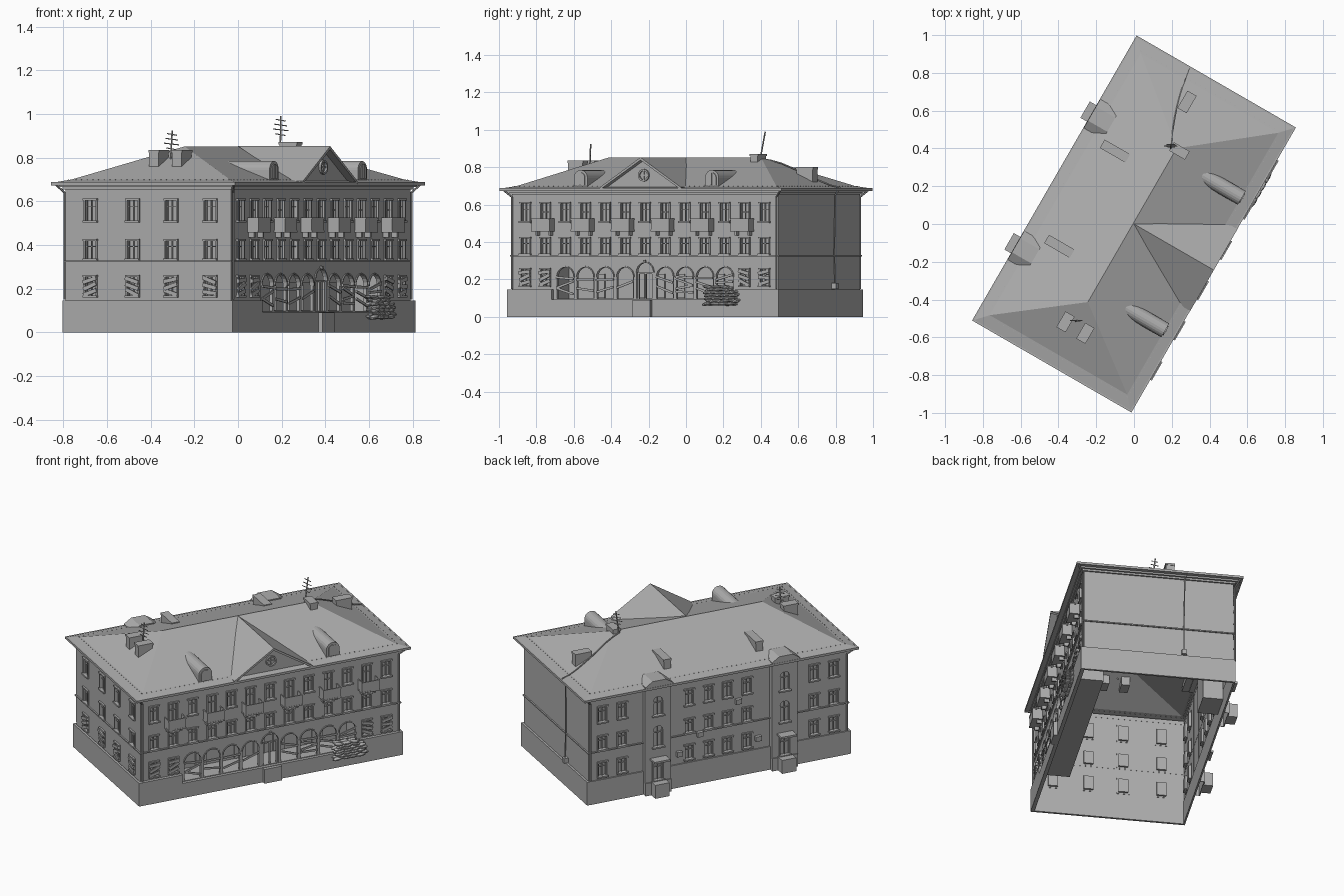
import bpy, bmesh, math, random
from mathutils import Matrix, Vector

if "Cube" in bpy.data.objects:
    bpy.data.objects.remove(bpy.data.objects["Cube"])
random.seed(4)
T = Matrix.Translation
R = Matrix.Rotation
TURN = R(math.radians(60), 4, 'Z')      # whole building is turned on the plot
I = Matrix.Identity(4)
grey = bpy.data.materials.new("dark_grey")
grey.diffuse_color = (.42, .42, .42, 1)
grey.use_nodes = True
grey.node_tree.nodes["Principled BSDF"].inputs["Base Color"].default_value = grey.diffuse_color

def facade(deg, dist):                  # local frame: x along wall, -y outward
    return R(math.radians(deg), 4, 'Z') @ T((0, -dist, 0))

FRONT, BACK = facade(0, .437), facade(180, .437)
LEFT, RIGHT = facade(-90, .822), facade(90, .822)

def finish(name, bm):
    bmesh.ops.recalc_face_normals(bm, faces=bm.faces)
    me = bpy.data.meshes.new(name)
    bm.to_mesh(me)
    bm.free()
    me.materials.append(grey)
    ob = bpy.data.objects.new(name, me)
    ob.matrix_world = TURN
    bpy.context.collection.objects.link(ob)

def box(bm, M, x0, x1, y0, y1, z0, z1, tilt=0):
    m = M @ T(((x0+x1)/2, (y0+y1)/2, (z0+z1)/2)) @ R(tilt, 4, 'Y')
    bmesh.ops.create_cube(bm, size=1, matrix=m @ Matrix.Diagonal((x1-x0, y1-y0, z1-z0, 1)))

def prism(bm, M, pts, y0, y1):          # x-z outline pushed along y
    a = [bm.verts.new(M @ Vector((x, y0, z))) for x, z in pts]
    b = [bm.verts.new(M @ Vector((x, y1, z))) for x, z in pts]
    bm.faces.new(a)
    bm.faces.new(b[::-1])
    for i in range(len(a)):
        j = (i+1) % len(a)
        bm.faces.new((a[i], b[i], b[j], a[j]))

def rod(bm, p, q, r, n=6):
    p, q = Vector(p), Vector(q)
    m = T((p+q)/2) @ (q-p).to_track_quat('Z', 'Y').to_matrix().to_4x4()
    bmesh.ops.create_cone(bm, cap_ends=True, segments=n, radius1=r, radius2=r, depth=(q-p).length, matrix=m)

def outline(cx, z0, z1, w, arched):
    r = w/2
    if not arched:
        return [(cx-r, z0), (cx+r, z0), (cx+r, z1), (cx-r, z1)]
    return [(cx-r, z0), (cx+r, z0)] + [(cx+r*math.cos(math.pi*i/10), z1-r+r*math.sin(math.pi*i/10)) for i in range(11)]

def wall(name, M, x0, x1, z0, z1, holes, depth=.014):
    bm = bmesh.new()
    def loop(pts):
        v = [bm.verts.new(M @ Vector((x, 0, z))) for x, z in pts]
        return [bm.edges.new((v[i], v[(i+1) % len(v)])) for i in range(len(v))]
    loop([(x0, z0), (x1, z0), (x1, z1), (x0, z1)])
    rims = [e for h in holes for e in loop(outline(*h))]
    bmesh.ops.triangle_fill(bm, use_beauty=True, edges=bm.edges[:])
    ext = bmesh.ops.extrude_edge_only(bm, edges=rims)
    off = M.to_3x3() @ Vector((0, depth, 0))
    bmesh.ops.translate(bm, vec=off, verts=[g for g in ext['geom'] if isinstance(g, bmesh.types.BMVert)])
    finish(name, bm)

def window(bm, M, h, boards=False):
    cx, z0, z1, w, arched = h
    r = w/2
    prism(bm, M, outline(*h), .012, .015)                       # pane
    for s in (-1, 0, 1):
        x = cx+s*(r-.003)
        box(bm, M, x-.002, x+.002, .004, .012, z0, z1-(r if arched and s else 0))
    box(bm, M, cx-r, cx+r, .004, .012, z0+.66*(z1-z0), z0+.66*(z1-z0)+.004)
    box(bm, M, cx-r-.009, cx+r+.009, -.014, .002, z0-.009, z0)  # sill
    if not arched:
        box(bm, M, cx-r-.009, cx+r+.009, -.011, .002, z1, z1+.009)
        for s in (-1, 1):
            box(bm, M, cx+s*(r+.004)-.004, cx+s*(r+.004)+.004, -.006, .002, z0, z1)
    if boards:
        for k in range(3):
            z = z0+(k+.5)*(z1-z0)/3
            box(bm, M, cx-r-.008, cx+r+.008, -.012-.002*k, -.006, z-.009, z+.009, random.uniform(-.5, .5))

def openings(name, M, holes, low=.3):
    bm = bmesh.new()
    for h in holes:
        window(bm, M, h, h[1] < low and not h[4])
    finish(name, bm)

P = .123                                # window pitch
top, mid, low = (.512, .605), (.338, .418), (.168, .253)

# front wall: thirteen bays with an arcade at ground level
wins = []
for k in range(-6, 7):
    wins.append((k*P, .47 if k % 2 else top[0], top[1], .052, False))
    wins.append((k*P, *mid, .052, False))
    if abs(k) > 4:
        wins.append((k*P, *low, .052, False))
arches = [(k*P, .097, .29 if k == 0 else .265, .104, True) for k in range(-4, 5)]
wall("front_wall", FRONT, -.822, .822, .08, .68, wins+arches, .016)
openings("front_windows", FRONT, wins)

# end walls: windows on one, the other blank
side = [(u, *z, .056, False) for u in (-.304, -.081, .123, .33) for z in (top, mid, low)]
wall("left_wall", LEFT, -.437, .437, .08, .68, side)
openings("left_windows", LEFT, side)
wall("right_wall", RIGHT, -.437, .437, .08, .68, [])

# back wall
rear = [(s*u, *z, .052, False) for s in (-1, 1) for u in (.06, .184, .61, .735) for z in (top, mid, low)]
wall("back_wall", BACK, -.822, .822, .08, .68, rear)
openings("back_windows", BACK, rear, .1)

# loggia behind the arcade
bm = bmesh.new()
box(bm, FRONT, -.56, .56, .155, .16, .09, .3)
box(bm, FRONT, -.56, .56, .001, .16, .09, .096)
box(bm, FRONT, -.56, .56, .001, .16, .295, .3)
for s in (-1, 1):
    box(bm, FRONT, s*.56-.002, s*.56+.002, .001, .16, .09, .3)
for k in (-3, -1, 0, 1, 3):
    box(bm, FRONT, k*P-.035, k*P+.035, .145, .155, .1, .23)
finish("loggia", bm)

# arch surrounds and boarded openings
bm = bmesh.new()
for cx, z0, z1, w, _ in arches:
    r, zc = w/2, z1-w/2
    arc = [math.pi*i/10 for i in range(11)]
    prism(bm, FRONT, [(cx+r*math.cos(a), zc+r*math.sin(a)) for a in arc] +
          [(cx+(r+.006)*math.cos(a), zc+(r+.006)*math.sin(a)) for a in arc[::-1]], -.006, .001)
box(bm, FRONT, -.006, .006, -.012, 0, .287, .305)
finish("arch_surrounds", bm)
bm = bmesh.new()
for k, n in ((-4, 3), (-3, 2), (-2, 2), (-1, 1), (1, 2), (2, 4), (3, 3), (4, 4)):
    for i in range(n):
        z = .12+.105*(i+.5)/n
        box(bm, FRONT, k*P-.054, k*P+.054, -.008-.001*i, -.002, z-.006, z+.006, random.uniform(-.4, .4))
for x in (-.045, .045, 0):
    box(bm, FRONT, x-.004, x+.004, .004, .014, .097, .235)
box(bm, FRONT, -.05, .05, .004, .014, .23, .238)
finish("boards_and_entrance", bm)

# plinth, belt course and cornice
bm = bmesh.new()
for s in (-1, 1):
    box(bm, I, s*.831-.01, s*.831+.004, -.457, .443, 0, .147)
    box(bm, FRONT, *sorted((s*.565, s*.835)), -.02, .002, .09, .147)
box(bm, FRONT, -.835, .835, -.02, .002, 0, .093)
box(bm, BACK, -.835, .835, -.008, .002, 0, .147)
box(bm, FRONT, -.055, .055, -.042, 0, 0, .09)
finish("plinth_and_steps", bm)
bm = bmesh.new()
for z0, z1, d in ((.323, .33, .008), (.655, .666, .01), (.666, .676, .022)):
    for M, w in ((FRONT, .822), (BACK, .822), (LEFT, .437), (RIGHT, .437)):
        box(bm, M, -w-d, w+d, -d, .001, z0, z1)
finish("belt_and_cornice", bm)

# hipped roof with flared eaves
def roof_z(x, y):
    t = min((.80-abs(x))/.33, (.42-abs(y))/.42)
    return .70+.152*max(0, min(1, t))

bm = bmesh.new()
rings = [[bm.verts.new((sx*a, sy*b, z)) for sx, sy in ((-1, -1), (1, -1), (1, 1), (-1, 1))]
         for a, b, z in ((.822, .437, .676), (.866, .482, .676), (.866, .482, .686), (.80, .42, .70))]
for a, b in zip(rings, rings[1:]):
    for i in range(4):
        bm.faces.new((a[i], a[(i+1) % 4], b[(i+1) % 4], b[i]))
c = rings[-1]
e, f = bm.verts.new((-.48, .005, .852)), bm.verts.new((.46, .005, .852))
for face in ((c[0], c[1], f, e), (c[1], c[2], f), (c[2], c[3], e, f), (c[3], c[0], e)):
    bm.faces.new(face)
finish("main_roof", bm)

# eave gutter lip and snow guard studs
bm = bmesh.new()
for M, w in ((facade(0, .482), .87), (facade(180, .482), .87), (facade(-90, .866), .486), (facade(90, .866), .486)):
    box(bm, M, -w, w, -.005, .004, .674, .688)
finish("gutters", bm)
bm = bmesh.new()
for i in range(55):
    for s in (-1, 1):
        x = -.81+i*.03
        if s > 0 or abs(x) > .25:
            box(bm, I, x-.0015, x+.0015, s*.43-.0015, s*.43+.0015, .69, .701)
for i in range(29):
    for s in (-1, 1):
        box(bm, I, s*.81-.0015, s*.81+.0015, i*.03-.4215, i*.03-.4185, .69, .701)
finish("snow_guard", bm)

# front pediment with round window
bm = bmesh.new()
prism(bm, I, [(-.235, .67), (.235, .67), (.235, .69), (0, .84), (-.235, .69)], -.447, -.42)
prism(bm, I, [(-.25, .693), (0, .853), (.25, .693), (.25, .68), (0, .838), (-.25, .68)], -.488, -.42)
for s in (-1, 1):
    bm.faces.new([bm.verts.new(p) for p in ((0, -.42, .853), (0, 0, .853), (s*.25, -.42, .693))])
finish("pediment", bm)
bm = bmesh.new()
for i in range(16):
    a, b = 2*math.pi*i/16, 2*math.pi*(i+1)/16
    prism(bm, I, [(r*math.cos(t), .757+r*math.sin(t)) for r, t in ((.024, a), (.033, a), (.033, b), (.024, b))], -.458, -.445)
for w, h in ((.026, .003), (.003, .026)):
    box(bm, I, -w, w, -.453, -.446, .757-h, .757+h)
finish("round_window", bm)

# barrel dormers
bm = bmesh.new()
for s in (-1, 1):
    prism(bm, I, outline(s*.405, .69, .785, .084, True), -.425, -.17)
    prism(bm, I, outline(s*.405, .705, .772, .056, True), -.43, -.424)
    box(bm, I, s*.405-.003, s*.405+.003, -.434, -.43, .705, .77)
finish("dormers", bm)

# balconies on every second bay
bm = bmesh.new()
for k in range(-5, 6, 2):
    x = k*P
    box(bm, FRONT, x-.057, x+.057, -.058, 0, .457, .466)
    box(bm, FRONT, x-.055, x+.055, -.057, -.054, .466, .52)
    box(bm, FRONT, x-.057, x+.057, -.059, -.052, .519, .526)
    for s in (-1, 1):
        box(bm, FRONT, x+s*.054-.003, x+s*.054+.003, -.058, 0, .519, .526)
        box(bm, FRONT, x+s*.054-.0015, x+s*.054+.0015, -.056, 0, .466, .52)
        box(bm, FRONT, x+s*.04-.005, x+s*.04+.005, -.03, 0, .435, .457)
finish("balconies", bm)

# stair towers on the back
for n, u in (("stair_a", -.395), ("stair_b", .41)):
    M = BACK @ T((u, -.03, 0))
    holes = [(0, .5, .615, .06, True), (0, .3, .43, .06, True), (0, .09, .21, .06, False)]
    wall(n+"_wall", M, -.08, .08, 0, .685, holes)
    bm = bmesh.new()
    for h in holes:
        window(bm, M, h)
    finish(n+"_openings", bm)
    bm = bmesh.new()
    for s in (-1, 1):
        box(bm, M, s*.08-.002, s*.08+.002, 0, .032, 0, .685)
    prism(bm, M, [(-.08, .68), (.08, .68), (.08, .69), (.04, .718), (-.04, .718), (-.08, .69)], 0, .06)
    prism(bm, M, [(-.088, .686), (.088, .686), (.088, .696), (.043, .726), (-.043, .726), (-.088, .696)], -.018, .1)
    box(bm, M, -.045, .045, -.06, 0, 0, .085)
    box(bm, M, -.05, .05, -.06, 0, .22, .232)
    box(bm, M, -.082, .082, -.006, 0, 0, .08)
    finish(n+"_trim", bm)
bm = bmesh.new()
box(bm, BACK, -.49, -.31, .002, .12, .08, .3)
finish("stair_lobby", bm)

# chimneys and roof vents
bm = bmesh.new()
for x, y, w, d, h in ((-.63, .055, .09, .05, .835), (-.63, -.066, .09, .05, .835), (.70, .08, .10, .05, .80),
                      (.455, -.015, .045, .09, .872), (.284, .28, .045, .15, .785), (-.30, .283, .045, .15, .785)):
    box(bm, I, x-w/2, x+w/2, y-d/2, y+d/2, roof_z(x, y)-.03, h-.012)
    box(bm, I, x-w/2-.003, x+w/2+.003, y-d/2-.003, y+d/2+.003, h-.012, h)
finish("chimneys", bm)

# aerials
bm = bmesh.new()
for x, y, z0, z1, lx, ly in ((.44, .03, .84, .99, .025, .012), (-.60, .01, .79, .925, .008, -.004)):
    rod(bm, (x, y, z0), (x+lx, y+ly, z1), .004)
    for k in range(4):
        z, w = z1-.018-k*.022, .022+.006*(k % 3)
        t = (z-z0)/(z1-z0)
        rod(bm, (x+lx*t-w*.5, y+ly*t+w*.9, z+.004), (x+lx*t+w*.5, y+ly*t-w*.9, z-.004), .0025)
finish("aerials", bm)

# roof cable, wall pipe and corner downpipes
bm = bmesh.new()
path = [(.44+.42*t, .03+.125*t+.02*math.sin(3*t), 0) for t in [i/8 for i in range(9)]]
path = [(x, y, roof_z(x, y)+.004-(.012 if x > .84 else 0)) for x, y, _ in path]
path += [(.835, .15, .65), (.832, .145, .34), (.838, .145, .147)]
for p, q in zip(path, path[1:]):
    rod(bm, p, q, .004)
box(bm, I, .82, .85, .132, .16, .15, .18)
for sx in (-1, 1):
    for sy in (-1, 1):
        pts = [(sx*.855, sy*.472, .678), (sx*.815, sy*.447, .64), (sx*.815, sy*.447, .15)]
        for p, q in zip(pts, pts[1:]):
            rod(bm, p, q, .005)
finish("cable_and_downpipes", bm)

# sandbag pile in front of the arcade
bm = bmesh.new()
for row in range(7):
    for col in range(4 if row < 5 else 3):
        for lane in range(2):
            p = (.415+.047*col+.014*(row % 2)+random.uniform(-.006, .006), -.022-.026*lane, .07+.015*row)
            m = FRONT @ T(p) @ R(random.uniform(-.2, .2), 4, 'Y') @ Matrix.Diagonal((.033, .018, .01, 1))
            bmesh.ops.create_uvsphere(bm, u_segments=8, v_segments=5, radius=1, matrix=m)
finish("sandbags", bm)

# service boxes on the back wall
bm = bmesh.new()
for u, z in ((.125, .46), (-.12, .3), (.25, .2), (-.25, .2)):
    box(bm, BACK, u-.018, u+.018, -.022, 0, z, z+.03)
finish("wall_units", bm)
